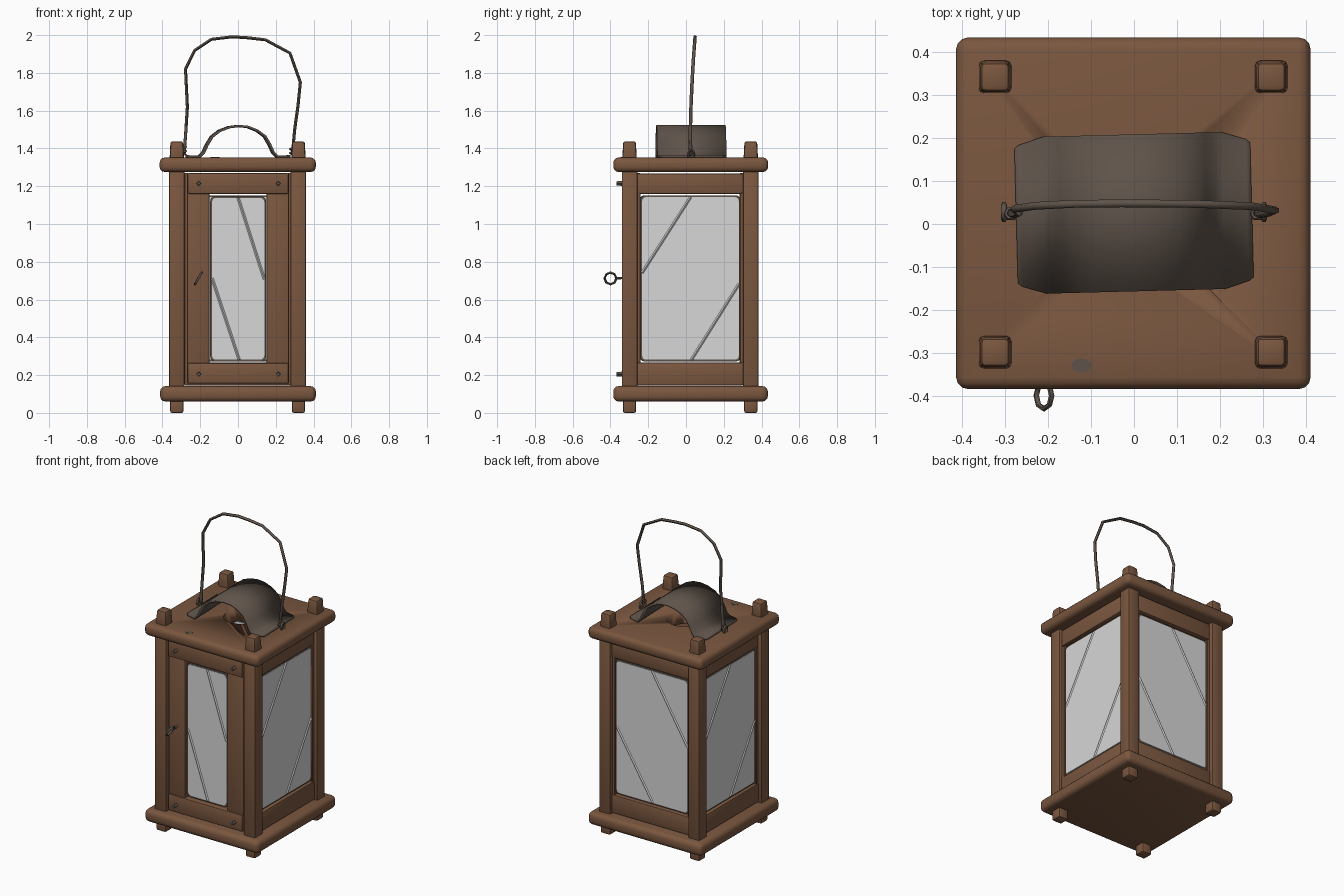
import bpy, bmesh, math
from mathutils import Vector, Matrix

if "Cube" in bpy.data.objects:
    bpy.data.objects.remove(bpy.data.objects["Cube"])

CY = 0.022  # body centre in y


def material(name, rgb):
    m = bpy.data.materials.new(name)
    m.diffuse_color = (*rgb, 1)
    m.use_nodes = True
    m.node_tree.nodes["Principled BSDF"].inputs["Base Color"].default_value = m.diffuse_color
    return m


WOOD = material("brown_wood", (0.195, 0.095, 0.050))
METAL = material("dark_metal", (0.112, 0.086, 0.068))
GLASS = material("pale_glass", (0.68, 0.68, 0.68))


def finish(name, bm, mat, turn=0, angle=40):
    """Make an object; turn rotates it round the body axis to another side."""
    bmesh.ops.recalc_face_normals(bm, faces=bm.faces)
    if turn is not None:
        bm.transform(Matrix.Translation((0, CY, 0)) @ Matrix.Rotation(math.radians(turn), 4, 'Z'))
    me = bpy.data.meshes.new(name)
    bm.to_mesh(me)
    bm.free()
    me.polygons.foreach_set("use_smooth", [True] * len(me.polygons))
    me.set_sharp_from_angle(angle=math.radians(angle))
    me.materials.append(mat)
    ob = bpy.data.objects.new(name, me)
    bpy.context.collection.objects.link(ob)
    return ob


def box(name, x, y, z, mat=WOOD, bevel=0.008, seg=2, turn=0, taper=1.0, angle=40):
    """Bevelled box from (min, max) ranges, y measured from the body centre."""
    bm = bmesh.new()
    bmesh.ops.create_cube(bm, size=1)
    for v in bm.verts:
        t = taper if v.co.z > 0 else 1
        v.co = ((x[0] + x[1]) / 2 + v.co.x * t * (x[1] - x[0]),
                (y[0] + y[1]) / 2 + v.co.y * t * (y[1] - y[0]),
                (z[0] + z[1]) / 2 + v.co.z * (z[1] - z[0]))
    if bevel:
        bmesh.ops.bevel(bm, geom=bm.edges[:], offset=bevel, segments=seg,
                        profile=0.5, affect='EDGES')
    return finish(name, bm, mat, turn, angle)


def rounded_plate(name, x, z, y, r, mat, turn):
    """Upright plate with rounded corners, facing -y before turning."""
    bm = bmesh.new()
    ring = []
    for cx, cz, a0 in ((x[1] - r, z[1] - r, 0), (x[0] + r, z[1] - r, 90),
                       (x[0] + r, z[0] + r, 180), (x[1] - r, z[0] + r, 270)):
        for i in range(4):
            a = math.radians(a0 + i * 30)
            ring.append(bm.verts.new((cx + r * math.cos(a), y[0], cz + r * math.sin(a))))
    f = bm.faces.new(ring)
    ext = bmesh.ops.extrude_face_region(bm, geom=[f])
    for v in ext["geom"]:
        if isinstance(v, bmesh.types.BMVert):
            v.co.y = y[1]
    bm.faces.ensure_lookup_table()
    return finish(name, bm, mat, turn)


def wire(name, pts, radius, cyclic=False, res=1):
    """Metal wire along points, turned into a mesh."""
    cu = bpy.data.curves.new(name, 'CURVE')
    cu.dimensions = '3D'
    cu.bevel_depth = radius
    cu.bevel_resolution = res
    cu.use_fill_caps = True
    sp = cu.splines.new('POLY')
    sp.points.add(len(pts) - 1)
    for p, c in zip(sp.points, pts):
        p.co = (*c, 1)
    sp.use_cyclic_u = cyclic
    tmp = bpy.data.objects.new(name + "_path", cu)
    me = bpy.data.meshes.new_from_object(tmp)
    bpy.data.objects.remove(tmp)
    bm = bmesh.new()
    bm.from_mesh(me)
    return finish(name, bm, METAL, None, 60)


# Base and roof boards
box("base_board", (-0.412, 0.412), (-0.407, 0.411), (0.06, 0.142), bevel=0.028, seg=3)
roof = box("roof_board", (-0.415, 0.412), (-0.407, 0.413), (1.275, 1.352), bevel=0.028, seg=3)

# Smoke hole through the roof
bm = bmesh.new()
bmesh.ops.create_cone(bm, cap_ends=True, segments=24, radius1=0.1, radius2=0.1, depth=0.4,
                      matrix=Matrix.Translation((0, 0, 1.31)))
cutter = finish("roof_hole_cutter", bm, WOOD)
cutter.hide_render = True
cutter.hide_viewport = True
mod = roof.modifiers.new("smoke_hole", 'BOOLEAN')
mod.operation = 'DIFFERENCE'
mod.solver = 'EXACT'
mod.object = cutter

# Corner posts with tenon pegs above and feet below
for i, (sx, sy) in enumerate(((-1, -1), (1, -1), (1, 1), (-1, 1))):
    cx, cy = sx * 0.322 - 0.002, sy * 0.321

    def span(c, h):
        return (c - h, c + h)
    box(f"corner_post_{i}", span(cx, 0.041), span(cy, 0.041), (0.13, 1.29))
    box(f"post_peg_{i}", span(cx, 0.039), span(cy, 0.039), (1.33, 1.438), bevel=0.012, taper=0.86)
    box(f"post_foot_{i}", span(cx, 0.035), span(cy, 0.035), (0.0, 0.08), bevel=0.010)


def crease(name, a, b, y, turn):
    """Raised diagonal seam on a pane, between two (u, z) points."""
    a, b = Vector((a[0], y, a[1])), Vector((b[0], y, b[1]))
    side = (b - a).normalized().cross(Vector((0, 1, 0))) * 0.007
    out = Vector((0, -0.006, 0))
    bm = bmesh.new()
    v = [bm.verts.new(p + o) for p in (a, b) for o in (side, out, -side)]
    for q in ((0, 1, 4, 3), (1, 2, 5, 4), (2, 0, 3, 5), (0, 2, 1), (3, 4, 5)):
        bm.faces.new([v[k] for k in q])
    finish(name, bm, GLASS, turn, 20)


def pane(label, x, z, y, turn, flip):
    """Glass pane with a dark rim and two diagonal seams."""
    m = 0.010
    rounded_plate(label + "_rim", (x[0] - m, x[1] + m), (z[0] - m, z[1] + m),
                  (y - 0.003, y + 0.012), 0.026, METAL, turn)
    rounded_plate(label + "_glass", x, z, (y - 0.006, y + 0.016), 0.02, GLASS, turn)
    mid, end = (x[0] + x[1]) / 2, (x[1] if flip else x[0])
    far = x[0] if flip else x[1]
    drop = 0.43 if flip else 0.40
    crease(label + "_upper_seam", (mid, z[1]), (end, z[1] - drop), y - 0.006, turn)
    crease(label + "_lower_seam", (mid + 0.005, z[0]), (far, z[0] + drop), y - 0.006, turn)


# Fixed panels on the right, back and left
for label, turn, flip in (("right", 90, False), ("back", 180, True), ("left", -90, False)):
    box(label + "_top_rail", (-0.281, 0.276), (-0.345, -0.30), (1.160, 1.268), turn=turn)
    box(label + "_bottom_rail", (-0.283, 0.283), (-0.345, -0.30), (0.145, 0.266), turn=turn)
    for side in (-1, 1):
        u = sorted((side * 0.262, side * 0.285))
        box(f"{label}_stile_{'left' if side < 0 else 'right'}", u, (-0.338, -0.30),
            (0.15, 1.27), bevel=0.004, seg=1, turn=turn)
    pane(label, (-0.254, 0.258), (0.282, 1.142), -0.325, turn, flip)

# Front door: wide stiles, overlapping rails, pane and four pins
box("door_left_stile", (-0.270, -0.150), (-0.352, -0.30), (0.155, 1.268))
box("door_right_stile", (0.150, 0.270), (-0.352, -0.30), (0.155, 1.268))
box("door_top_rail", (-0.268, 0.268), (-0.362, -0.30), (1.160, 1.270))
box("door_bottom_rail", (-0.268, 0.268), (-0.362, -0.30), (0.155, 0.264))
pane("door", (-0.137, 0.139), (0.282, 1.138), -0.335, 0, True)
for x in (-0.208, 0.213):
    for z in (0.205, 1.215):
        bm = bmesh.new()
        bmesh.ops.create_cone(bm, cap_ends=True, segments=4, radius1=0.014, radius2=0.011,
                              depth=0.04, matrix=Matrix.Translation((x, -0.37, z))
                              @ Matrix.Rotation(math.radians(90), 4, 'X'))
        finish("door_pin", bm, METAL)

# Door pull: small tilted wire ring on a stem
ring = []
for k in range(8):
    a = k * math.tau / 8
    s = math.sin(a)
    ring.append((-0.210 + 0.018 * s, -0.400 + 0.031 * math.cos(a), 0.712 + 0.031 * s))
wire("door_pull_ring", ring, 0.0065, cyclic=True)
wire("door_pull_stem", [(-0.21, -0.372, 0.712), (-0.21, -0.32, 0.715)], 0.007)

# Arched metal heat shield over the smoke hole
profile = [(-0.275, 1.358), (-0.265, 1.358), (-0.205, 1.358), (-0.185, 1.378), (-0.165, 1.42),
           (-0.14, 1.462), (-0.10, 1.493), (-0.05, 1.512), (0, 1.519), (0.05, 1.514),
           (0.10, 1.494), (0.14, 1.464), (0.165, 1.422), (0.185, 1.378), (0.205, 1.358),
           (0.265, 1.358), (0.275, 1.358)]
bm = bmesh.new()
rows = []
for x, z in profile:
    h = 0.183 - (0.026 if abs(x) > 0.27 else 0.018 if abs(x) > 0.25 else 0)
    rows.append([bm.verts.new((x, y, z)) for y in (-h, h)])
for a, b in zip(rows, rows[1:]):
    bm.faces.new((a[0], b[0], b[1], a[1]))
bm.transform(Matrix.Translation((0, 0.004, 0)) @ Matrix.Rotation(math.radians(1.5), 4, 'Z'))
shield = finish("heat_shield", bm, METAL, 0, 50)
mod = shield.modifiers.new("sheet_thickness", 'SOLIDIFY')
mod.thickness = 0.012
mod.offset = 0

# Wire carrying handle
path = [(-0.285, 1.37), (-0.277, 1.48), (-0.268, 1.62), (-0.278, 1.82), (-0.23, 1.918),
        (-0.14, 1.978), (-0.03, 1.991), (0.05, 1.986), (0.145, 1.975), (0.275, 1.905),
        (0.330, 1.75), (0.318, 1.63), (0.300, 1.50), (0.288, 1.37)]
wire("carrying_handle", [(x, 0.022 + 0.026 * ((z - 1.37) / 0.62) ** 2, z) for x, z in path], 0.009)

# Handle eyes with a twist of wire round each
for s in (-1, 1):
    side = "left" if s < 0 else "right"
    loop = [(s * 0.303, 0.028 + 0.017 * math.cos(k * math.tau / 8),
             1.368 + 0.022 * math.sin(k * math.tau / 8)) for k in range(8)]
    wire(f"{side}_handle_eye", loop, 0.007, cyclic=True)
    coil = [(s * 0.287 + 0.012 * math.cos(k * 1.05), 0.024 + 0.012 * math.sin(k * 1.05),
             1.365 + 0.0035 * k) for k in range(14)]
    wire(f"{side}_handle_twist", coil, 0.005)

# Small dark patch on the roof near the front edge
bm = bmesh.new()
bmesh.ops.create_cone(bm, cap_ends=True, segments=12, radius1=0.024, radius2=0.024, depth=0.004,
                      matrix=Matrix.Translation((-0.122, -0.352, 1.352)) @ Matrix.Diagonal((1, 0.7, 1, 1)))
finish("roof_patch", bm, METAL)
